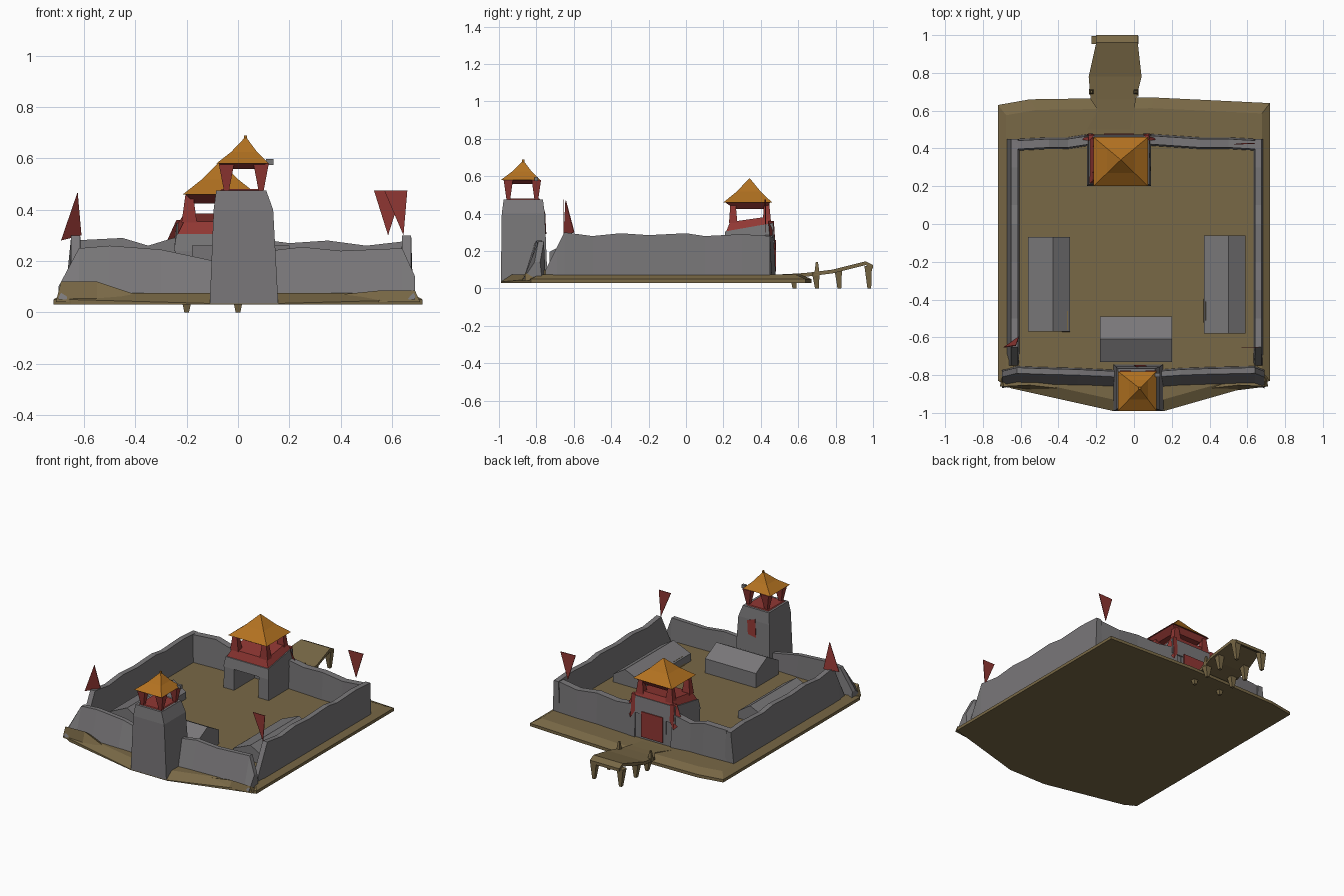
import bpy
import bmesh
from mathutils import Vector

old_cube = bpy.data.objects.get("Cube")
if old_cube:
    bpy.data.objects.remove(old_cube, do_unlink=True)


def make_material(name, red, green, blue):
    material = bpy.data.materials.new(name)
    material.use_nodes = True
    colour = (red, green, blue, 1.0)
    material.diffuse_color = colour
    shader = next(n for n in material.node_tree.nodes if n.type == 'BSDF_PRINCIPLED')
    shader.inputs["Base Color"].default_value = colour
    shader.inputs["Roughness"].default_value = 0.9
    return material


stone = make_material("stone grey", .19, .184, .19)
earth = make_material("earth brown", .19, .139, .061)
cloth = make_material("banner red", .28, .038, .033)
thatch = make_material("roof orange", .45, .168, .015)


def finish(name, bm, *materials):
    """Turn a bmesh into a named flat-shaded object."""
    bmesh.ops.recalc_face_normals(bm, faces=bm.faces[:])
    mesh = bpy.data.meshes.new(name)
    bm.to_mesh(mesh)
    bm.free()
    for material in materials:
        mesh.materials.append(material)
    item = bpy.data.objects.new(name, mesh)
    bpy.context.scene.collection.objects.link(item)
    return item


def loft(name, rings, material):
    """Skin a row of equal loops and cap both ends."""
    bm = bmesh.new()
    loops = [[bm.verts.new(p) for p in ring] for ring in rings]
    for low, high in zip(loops, loops[1:]):
        for i in range(len(low)):
            j = (i + 1) % len(low)
            bm.faces.new((low[i], low[j], high[j], high[i]))
    bm.faces.new(loops[0])
    bm.faces.new(loops[-1])
    return finish(name, bm, material)


def rectangle(x0, x1, y0, y1, z):
    return [(x0, y0, z), (x1, y0, z), (x1, y1, z), (x0, y1, z)]


def sloped(x0, x1, y0, y1, front, back):
    """Rectangle whose front and back edges have their own heights."""
    return [(x0, y0, front), (x1, y0, front), (x1, y1, back), (x0, y1, back)]


def block(name, x, y, z, material, taper=0.0):
    """Box from ranges, with its top drawn in by taper."""
    top = rectangle(x[0] + taper, x[1] - taper, y[0] + taper, y[1] - taper, z[1])
    return loft(name, [rectangle(*x, *y, z[0]), top], material)


def wall(name, stations, outward, foot, crest=.035):
    """Broken wall: stations are (x, y, top height) along the outer crest."""
    out = Vector(outward)
    rings = []
    for x, y, top in stations:
        edge = Vector((x, y, 0))
        base = Vector((0, 0, .05))
        lift = Vector((0, 0, top))
        rings.append([edge + out * foot + base, edge + lift,
                      edge - out * crest + lift, edge - out * (crest + .01) + base])
    return loft(name, rings, stone)


def plate(name, corners, normal, material, depth=.006):
    """Thin flat sheet from a corner loop."""
    step = Vector(normal) * depth
    return loft(name, [corners, [Vector(c) + step for c in corners]], material)


def pyramid_roof(name, x, y, eave, apex):
    """Four-sided roof, sagging slightly, with a red underside."""
    bm = bmesh.new()
    rim = [bm.verts.new(p) for p in rectangle(*x, *y, eave)]
    peak = Vector(apex)
    middle = []
    for v in rim:
        p = v.co.lerp(peak, .5)
        p.z -= .008
        middle.append(bm.verts.new(p))
    tip = bm.verts.new(peak)
    for i in range(4):
        j = (i + 1) % 4
        bm.faces.new((rim[i], rim[j], middle[j], middle[i]))
        bm.faces.new((middle[i], middle[j], tip))
    bm.faces.new(rim).material_index = 1
    return finish(name, bm, thatch, cloth)


def house(name, x, y, eave, ridge, along_x=False):
    """Small gabled hall."""
    (x0, x1), (y0, y1) = x, y
    if along_x:
        mid = (y0 + y1) / 2
        ends = [[(a, y0, .06), (a, y0, eave), (a, mid, ridge), (a, y1, eave), (a, y1, .06)]
                for a in x]
    else:
        mid = (x0 + x1) / 2 + .02
        ends = [[(x0, b, .06), (x0, b, eave), (mid, b, ridge), (x1, b, eave), (x1, b, .06)]
                for b in y]
    return loft(name, ends, stone)


# Ground slab with sloping rim and a pointed front, and the raised courtyard
outline = [(-.72, .63), (-.55, .66), (.1, .67), (.72, .64), (.72, -.83),
           (.16, -.99), (-.11, -.99), (-.65, -.87), (-.72, -.83)]
loft("ground", [[(x, y, .03) for x, y in outline],
                [(x, y, .05 if y > -.9 else .035) for x, y in outline],
                [(x * .94, y * .93 - .01, .075) for x, y in outline]], earth)
block("courtyard", (-.64, .655), (-.78, .42), (.06, .098), earth)

# Ramparts
side_tops = [(.45, .28), (.3, .29), (.1, .28), (0, .295), (-.2, .285), (-.35, .295),
             (-.5, .28), (-.65, .3), (-.69, .22), (-.75, .1)]
wall("left_rampart", [(.675, y, z) for y, z in side_tops], (1, 0, 0), .008)
wall("right_rampart", [(-.65, y, z) for y, z in side_tops], (-1, 0, 0), .025)
wall("back_rampart_left", [(.675, .44, .28), (.5, .45, .26), (.35, .45, .28),
                           (.2, .46, .27), (.05, .47, .29)], (0, 1, 0), .01, .045)
wall("back_rampart_right", [(-.65, .44, .28), (-.45, .45, .29), (-.35, .45, .26),
                            (-.22, .47, .3)], (0, 1, 0), .01, .045)
wall("front_rampart_left", [(.69, -.81, .14), (.64, -.79, .25), (.4, -.795, .24),
                            (.25, -.8, .255), (.12, -.81, .24)], (0, -1, 0), .06, .03)
wall("front_rampart_right", [(-.7, -.81, .1), (-.62, -.79, .25), (-.5, -.795, .26),
                             (-.3, -.8, .245), (-.09, -.81, .2)], (0, -1, 0), .06, .03)

# Earth banked against the front corners
for side, top in ((-1, .12), (1, .085)):
    loft("front_bank", [[(side * .71, -.86, .04), (side * .69, -.86, top), (side * .7, -.8, .05)],
                        [(side * .55, -.88, .04), (side * .55, -.853, top), (side * .5, -.8, .05)],
                        [(side * .4, -.9, .04), (side * .4, -.87, .07), (side * .4, -.8, .05)]], earth)

# Halls in the courtyard, with earth heaped on their corners
house("left_hall", (.37, .59), (-.58, -.06), .15, .205)
house("right_hall", (-.56, -.34), (-.57, -.07), .145, .205)
house("front_hall", (-.18, .2), (-.73, -.49), .195, .26, along_x=True)
for x, y in ((-.36, -.51), (.39, -.46)):
    block("earth_heap", (x - .03, x + .03), (y - .07, y + .07), (.06, .155), earth, .02)

# Front watchtower
loft("front_tower", [rectangle(-.11, .157, -.99, -.74, .034),
                     rectangle(-.095, .137, -.985, -.755, .4),
                     rectangle(-.085, .11, -.975, -.765, .475)], stone)
plate("tower_back_banner", [(.0, -.753, .29), (.06, -.753, .3),
                            (.07, -.759, .39), (.01, -.759, .41)], (0, 1, 0), cloth)
block("tower_floor", (-.075, .1), (-.965, -.775), (.47, .48), cloth, .01)
for x in (-.045, .09):
    for y in (-.95, -.8):
        loft("tower_post", [rectangle(x - .01, x + .01, y - .01, y + .01, .475),
                            rectangle(x - .03, x + .03, y - .025, y + .025, .58)], cloth)
loft("tower_ceiling", [rectangle(-.04, .075, -.95, -.82, .558),
                       rectangle(-.075, .11, -.98, -.79, .58)], cloth)
pyramid_roof("tower_roof", (-.085, .12), (-.99, -.78), .58, (.03, -.87, .685))
block("tower_finial", (.024, .036), (-.876, -.864), (.66, .69), thatch)
block("roof_beam_end", (.11, .138), (-.81, -.79), (.575, .597), stone)

# Rear gatehouse: piers, sloping lintel, parapet, posts and roof
for x in ((-.25, -.17), (.01, .09)):
    block("gate_pier", x, (.2, .47), (.06, .26), stone, .004)
block("gate_back", (-.18, .02), (.42, .47), (.06, .26), stone)
loft("gate_lintel", [rectangle(-.25, .09, .2, .475, .24),
                     sloped(-.24, .08, .21, .465, .305, .35)], stone)
loft("gate_parapet", [sloped(-.235, .075, .215, .46, .305, .345),
                      sloped(-.21, .05, .235, .445, .355, .385)], cloth)
for x in (-.19, .03):
    for y in (.25, .43):
        loft("gate_post", [rectangle(x - .03, x + .03, y - .02, y + .025, .35),
                           rectangle(x - .014, x + .014, y - .012, y + .014, .465)], cloth)
loft("gate_ceiling", [rectangle(-.17, .03, .26, .43, .425),
                      rectangle(-.205, .065, .21, .45, .46)], cloth)
pyramid_roof("gate_roof", (-.215, .075), (.2, .46), .46, (-.07, .34, .59))
plate("gate_door", [(-.16, .474, .09), (.0, .474, .09),
                    (-.0, .474, .26), (-.16, .474, .26)], (0, 1, 0), cloth)
for x, way in ((-.24, -1), (.08, 1)):
    loft("gate_banner", [[(x, .44, .36), (x, .47, .36), (x - way * .03, .47, .36)],
                         [(x + way * .05, .45, .25), (x, .48, .2), (x - way * .03, .475, .25)]], cloth)

# Corner pennants
pennants = {
    "back_left_pennant": [(.53, .42, .475), (.64, .425, .475), (.585, .425, .3)],
    "front_left_pennant": [(.57, -.655, .475), (.66, -.655, .475), (.645, -.655, .3)],
    "front_right_pennant": [(-.625, -.645, .47), (-.69, -.655, .28), (-.61, -.6, .3)]}
for name, corners in pennants.items():
    plate(name, corners, (0, 1, 0), cloth, .004)

# Rear footbridge with legs and short rail stubs
deck = [(.5, -.25, -.02, .075), (.6, -.19, .0, .08), (.66, -.23, .01, .085), (.78, -.24, .04, .1),
        (.96, -.2, .02, .145), (1, -.2, .02, .125)]
loft("bridge_deck", [[(a, y, z - .02), (b, y, z - .02), (b, y, z), (a, y, z)]
                     for y, a, b, z in deck], earth)
for y, top in ((.58, .07), (.7, .08), (.82, .1), (.98, .12)):
    for x in (-.2, .0):
        loft("bridge_leg", [rectangle(x - .009, x + .009, y - .01, y + .01, 0),
                            rectangle(x - .024, x + .024, y - .026, y + .014, top)], earth)
for x in (-.225, .01):
    block("bridge_stub", (x - .014, x + .014), (.685, .715), (.07, .14), earth, .009)
